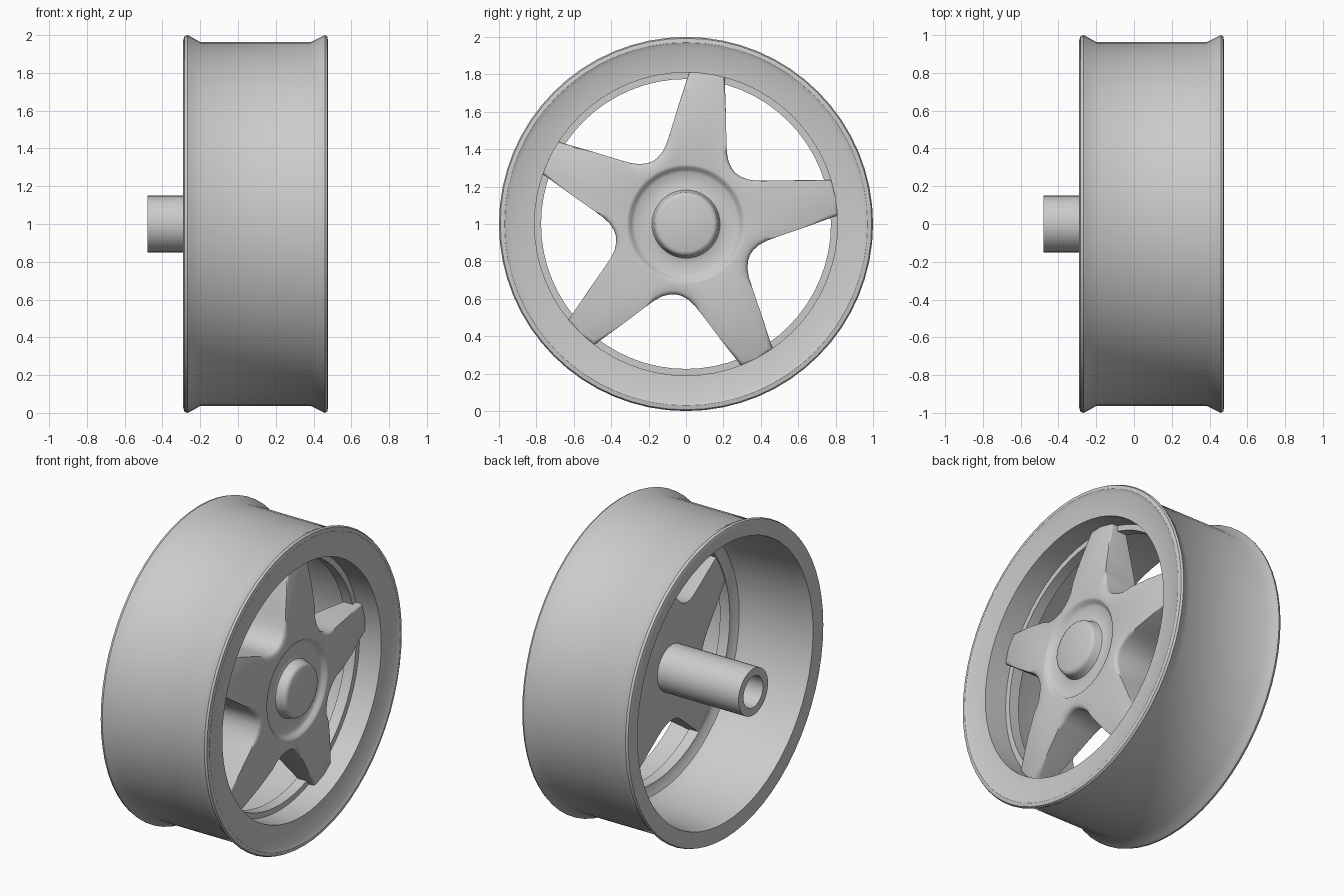
import bpy
import bmesh
from math import cos, sin, tau, atan2, hypot, radians

old = bpy.data.objects.get("Cube")
if old:
    bpy.data.objects.remove(old)

grey = bpy.data.materials.new("plain grey")
grey.use_nodes = True
grey.diffuse_color = (0.6, 0.6, 0.6, 1)
grey.node_tree.nodes["Principled BSDF"].inputs["Base Color"].default_value = (0.6, 0.6, 0.6, 1)

AXLE_Z = 1.0


def add_loop(bm, ring):
    """ring: list of (x, radius, angle) around the axle"""
    return [bm.verts.new((x, r * cos(a), AXLE_Z + r * sin(a))) for x, r, a in ring]


def bridge(bm, a, b):
    n = len(a)
    for i in range(n):
        j = (i + 1) % n
        bm.faces.new((a[i], a[j], b[j], b[i]))


def finish(bm, name, angle=32):
    bmesh.ops.recalc_face_normals(bm, faces=bm.faces[:])
    mesh = bpy.data.meshes.new(name)
    bm.to_mesh(mesh)
    bm.free()
    mesh.materials.append(grey)
    mesh.shade_smooth()
    mesh.set_sharp_from_angle(angle=radians(angle))
    obj = bpy.data.objects.new(name, mesh)
    bpy.context.collection.objects.link(obj)
    return obj


def lathe(name, profile, sides):
    """Spin a closed (x, radius) profile about the axle"""
    bm = bmesh.new()
    loops = [add_loop(bm, [(x, r, tau * i / sides) for i in range(sides)]) for x, r in profile]
    for k, ring in enumerate(loops):
        bridge(bm, ring, loops[(k + 1) % len(loops)])
    return finish(bm, name)


# Rim: flared lips, barrel, front flange, spoke ledge and hollow back
lathe("rim", [
    (-.28, .895), (-.29, .975), (-.283, .995), (-.268, 1), (-.25, .992), (-.2, .963),
    (.385, .963), (.44, .99), (.46, 1), (.473, .993), (.477, .97), (.466, .947),
    (.455, .81), (.3, .81), (.3, .775), (.23, .775),
    (.225, .80), (.205, .835), (.15, .86), (-.2, .885)], 64)

# Axle tube with a bore
lathe("axle_tube", [(-.48, .1), (-.48, .15), (.16, .15), (.16, .1)], 40)

# Five-spoke star: half of one spoke outline (along, across), mirrored and repeated
half = [(.81, .095), (.61, .13), (.47, .152), (.41, .163), (.365, .178), (.33, .2)]
spoke = [(u, -v) for u, v in reversed(half)] + [(.81, 0)] + half + [(.307, .223)]
outline = []
for k in range(5):
    turn = radians(10 + 72 * k)
    outline += [(hypot(u, v), turn + atan2(v, u)) for u, v in spoke]


def front_x(r):
    return .425 - (r - .32) * .16


def back_x(r):
    return .11 + (r - .2) * .22


bm = bmesh.new()
rings = [[(.1, .16, a) for r, a in outline],
         [(back_x(r), r, a) for r, a in outline],
         [(front_x(r), r, a) for r, a in outline]]
# Hub dish and raised centre cap
for x, r in [(.425, .318), (.42, .304), (.402, .292), (.392, .275), (.39, .2),
             (.396, .182), (.415, .174), (.44, .17), (.454, .162), (.46, .146)]:
    rings.append([(x, r, a) for _, a in outline])
loops = [add_loop(bm, ring) for ring in rings]
for a, b in zip(loops, loops[1:]):
    bridge(bm, a, b)
bm.faces.new(loops[0])
bm.faces.new(loops[-1])

# Round the front edges of the spokes
rim_verts = set(loops[2])
edges = [e for e in bm.edges if e.verts[0] in rim_verts and e.verts[1] in rim_verts]
bmesh.ops.bevel(bm, geom=edges, offset=.022, segments=3, profile=.5, affect='EDGES')
finish(bm, "spokes_and_hub", 40)
